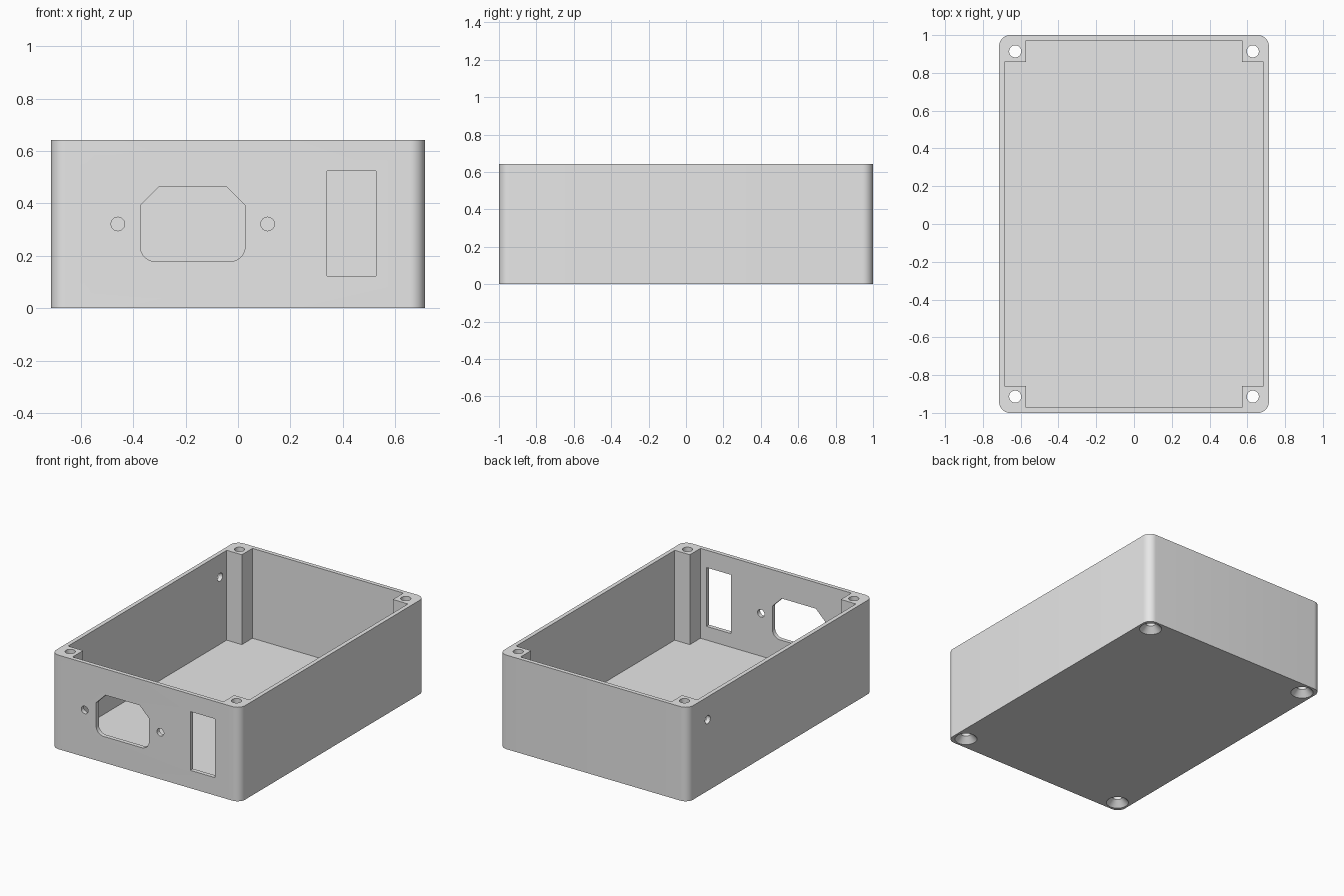
import bpy, bmesh, math
from mathutils import Matrix, Vector

if "Cube" in bpy.data.objects:
    bpy.data.objects.remove(bpy.data.objects["Cube"])

HALF_X, HALF_Y, HEIGHT = 0.714, 1.0, 0.643
WALL, CORNER, POST = 0.0286, 0.057, 0.143
MID_Z = HEIGHT / 2

grey = bpy.data.materials.new("enclosure grey")
grey.use_nodes = True
colour = (0.8, 0.8, 0.8, 1)
grey.diffuse_color = colour
grey.node_tree.nodes["Principled BSDF"].inputs["Base Color"].default_value = colour


def arc(cx, cy, r, start, steps, sweep=90):
    """Points along an arc, anticlockwise from the start angle."""
    return [(cx + r * math.cos(math.radians(start + sweep * i / steps)),
             cy + r * math.sin(math.radians(start + sweep * i / steps)))
            for i in range(steps + 1)]


def circle(cx, cy, r):
    return arc(cx, cy, r, 0, 32, 360)[:-1]


def loft(name, sections, matrix=Matrix()):
    """Closed solid through matching outlines, each given as (points, height)."""
    bm = bmesh.new()
    rings = [[bm.verts.new(matrix @ Vector((u, v, h))) for u, v in pts]
             for pts, h in sections]
    bm.faces.new(rings[0])
    bm.faces.new(rings[-1])
    n = len(rings[0])
    for low, high in zip(rings, rings[1:]):
        for i in range(n):
            j = (i + 1) % n
            bm.faces.new((low[i], low[j], high[j], high[i]))
    bmesh.ops.recalc_face_normals(bm, faces=bm.faces)
    mesh = bpy.data.meshes.new(name)
    bm.to_mesh(mesh)
    bm.free()
    mesh.materials.append(grey)
    obj = bpy.data.objects.new(name, mesh)
    bpy.context.collection.objects.link(obj)
    return obj


def cut(target, cutter):
    """Subtract the cutter, then discard it."""
    cutter.hide_render = True
    mod = target.modifiers.new("cut", "BOOLEAN")
    mod.operation, mod.solver, mod.object = "DIFFERENCE", "EXACT", cutter
    bpy.context.view_layer.objects.active = target
    bpy.ops.object.modifier_apply(modifier=mod.name)
    bpy.data.objects.remove(cutter)


# Outer shell with rounded upright edges
ix, iy = HALF_X - CORNER, HALF_Y - CORNER
outline = (arc(ix, iy, CORNER, 0, 10) + arc(-ix, iy, CORNER, 90, 10)
           + arc(-ix, -iy, CORNER, 180, 10) + arc(ix, -iy, CORNER, 270, 10))
box = loft("enclosure_box", [(outline, 0), (outline, HEIGHT)])

# Open cavity, notched so that a square post stays in each corner
wx, wy = HALF_X - WALL, HALF_Y - WALL
px, py = HALF_X - POST, HALF_Y - POST
quarter = [(wx, py), (px, py), (px, wy)]
flip = [(-x, y) for x, y in reversed(quarter)]
cavity = quarter + flip
cavity += [(-x, -y) for x, y in cavity]
cut(box, loft("cavity_cutter", [(cavity, WALL), (cavity, HEIGHT + 0.1)]))

# Screw holes through the posts, countersunk from below
for sx in (-1, 1):
    for sy in (-1, 1):
        x, y = sx * 0.629, sy * 0.914
        cut(box, loft("screw_cutter", [
            (circle(x, y, 0.071), -0.01), (circle(x, y, 0.071), 0),
            (circle(x, y, 0.032), 0.04), (circle(x, y, 0.032), HEIGHT + 0.1)]))

# Front panel: power inlet, its two screw holes and a switch opening
front = Matrix(((1, 0, 0, 0), (0, 0, 1, -HALF_Y), (0, 1, 0, 0), (0, 0, 0, 1)))
cx, hw, hh, bevel, r = -0.173, 0.2, 0.143, 0.071, 0.057
left, right, low, high = cx - hw, cx + hw, MID_Z - hh, MID_Z + hh
inlet = (arc(left + r, low + r, r, 180, 8) + arc(right - r, low + r, r, 270, 8)
         + [(right, high - bevel), (right - bevel, high),
            (left + bevel, high), (left, high - bevel)])
switch = [(0.34, 0.122), (0.527, 0.122), (0.527, 0.524), (0.34, 0.524)]
openings = [inlet, switch] + [circle(cx + s * 0.286, MID_Z, 0.026) for s in (-1, 1)]
for pts in openings:
    cut(box, loft("front_cutter", [(pts, -0.05), (pts, 0.06)], front))

# Small cable hole high on the side wall, near the back
side = Matrix(((0, 0, 1, -HALF_X), (1, 0, 0, 0), (0, 1, 0, 0), (0, 0, 0, 1)))
hole = circle(0.785, 0.487, 0.028)
cut(box, loft("side_cutter", [(hole, -0.05), (hole, 0.06)], side))

# Smooth the rounded edges and holes, keep the rest crisp
bpy.ops.object.select_all(action="DESELECT")
box.select_set(True)
bpy.context.view_layer.objects.active = box
bpy.ops.object.shade_smooth_by_angle(angle=math.radians(30))
